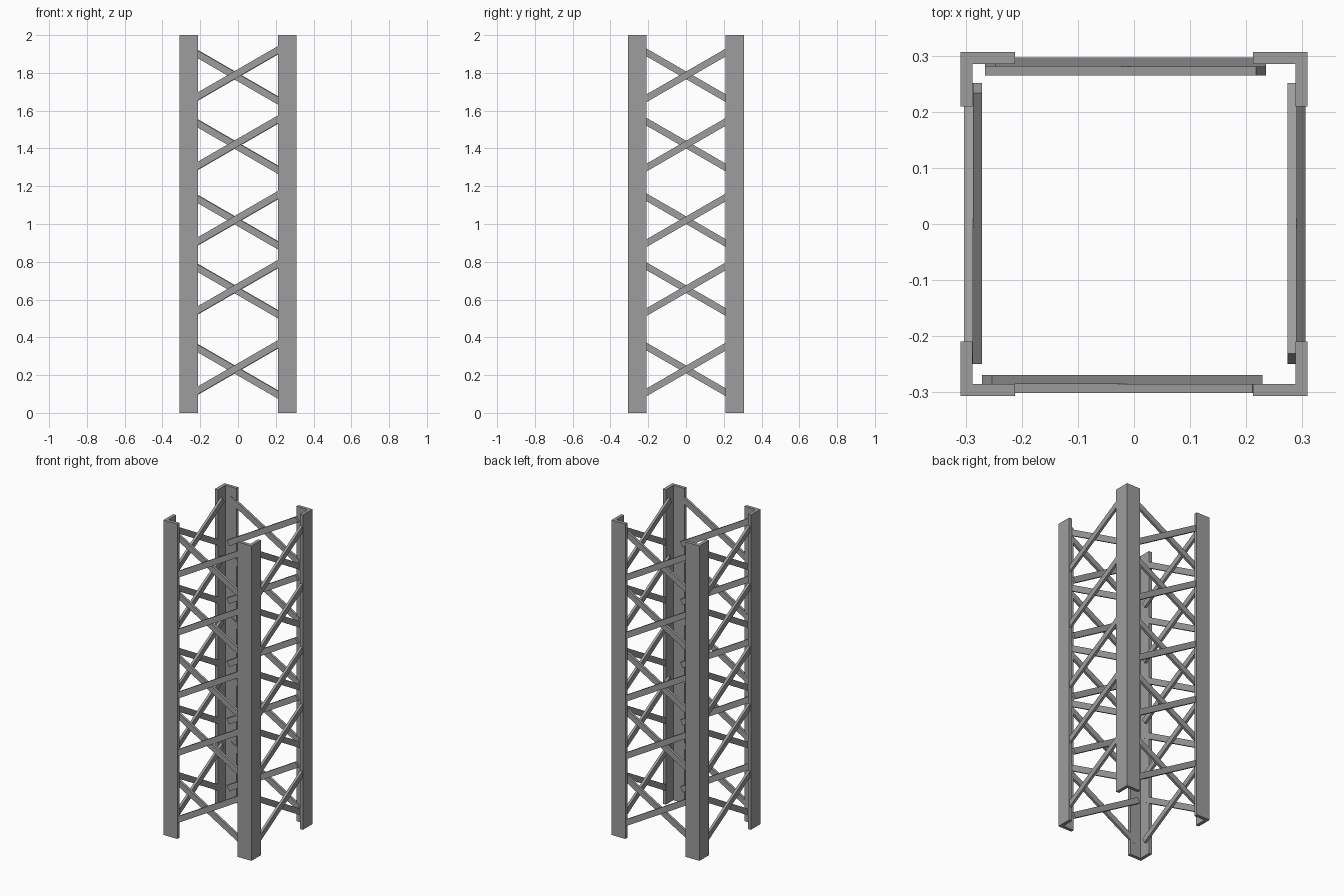
import bpy
import bmesh
from math import radians
from mathutils import Matrix, Vector

cube = bpy.data.objects.get("Cube")
if cube:
    bpy.data.objects.remove(cube, do_unlink=True)

steel = bpy.data.materials.new("grey steel")
steel.use_nodes = True
steel.diffuse_color = (0.34, 0.34, 0.34, 1)
steel.node_tree.nodes["Principled BSDF"].inputs["Base Color"].default_value = steel.diffuse_color

HEIGHT = 2.0
HALF_X, HALF_Y = 0.309, 0.3065     # outer faces of the tower
FLANGE, PLATE = 0.097, 0.021       # angle-iron leg width and thickness
BAR_LENGTH, BAR_WIDTH, BAR_DEPTH = 0.557, 0.036, 0.016
BAR_TILT = radians(30)
LEVELS = (0.23, 0.655, 1.02, 1.42, 1.787)


def add_object(name, bm):
    bmesh.ops.recalc_face_normals(bm, faces=bm.faces)
    mesh = bpy.data.meshes.new(name)
    bm.to_mesh(mesh)
    bm.free()
    mesh.materials.append(steel)
    obj = bpy.data.objects.new(name, mesh)
    bpy.context.collection.objects.link(obj)
    return obj


def corner_post(name, sx, sy):
    """L-shaped section extruded to full height, mirrored into its corner."""
    profile = [(0, 0), (FLANGE, 0), (FLANGE, PLATE),
               (PLATE, PLATE), (PLATE, FLANGE), (0, FLANGE)]
    bm = bmesh.new()
    verts = [bm.verts.new((sx * (HALF_X - x), sy * (HALF_Y - y), 0)) for x, y in profile]
    base = bm.faces.new(verts)
    top = bmesh.ops.extrude_face_region(bm, geom=[base])["geom"]
    bmesh.ops.translate(bm, vec=(0, 0, HEIGHT),
                        verts=[v for v in top if isinstance(v, bmesh.types.BMVert)])
    add_object(name, bm)


def brace(name, turn, centre, tilt):
    """Flat bar, tilted in the plane of its side of the tower."""
    bm = bmesh.new()
    size = Matrix.Diagonal((BAR_LENGTH, BAR_DEPTH, BAR_WIDTH, 1))
    place = (Matrix.Translation(centre) @ Matrix.Rotation(turn, 4, "Z")
             @ Matrix.Rotation(-tilt, 4, "Y"))
    bmesh.ops.create_cube(bm, size=1, matrix=place @ size)
    add_object(name, bm)


# Corner posts
for sx, side in ((1, "left"), (-1, "right")):
    for sy, end in ((-1, "front"), (1, "back")):
        corner_post(f"{end}_{side}_post", sx, sy)

# Crossed braces: name, turn, centre of the outer bar, inward direction
sides = (
    ("front", 0, (-0.021, -0.293), (0, 1)),
    ("left", 90, (0.298, 0.001), (-1, 0)),
    ("back", 180, (-0.015, 0.289), (0, -1)),
    ("right", 270, (-0.295, 0.001), (1, 0)),
)
for name, turn, (x, y), (dx, dy) in sides:
    for i, z in enumerate(LEVELS, 1):
        outer = Vector((x, y, z))
        inner = outer + Vector((dx, dy, 0)) * BAR_DEPTH
        brace(f"{name}_outer_brace_{i}", radians(turn), outer, BAR_TILT)
        brace(f"{name}_inner_brace_{i}", radians(turn), inner, -BAR_TILT)
